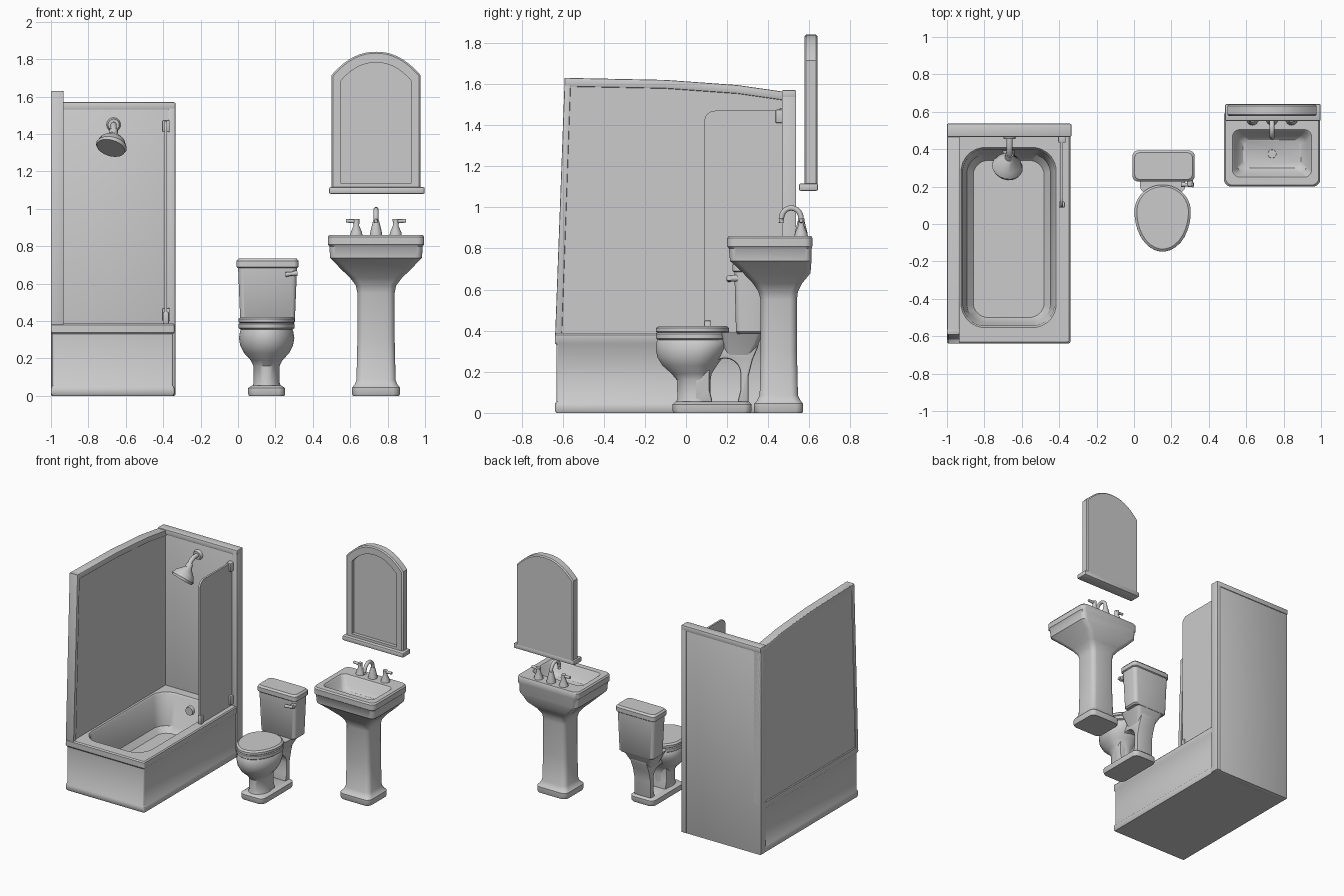
import bpy, bmesh
from math import sin, cos, pi, radians
from mathutils import Vector

default_cube = bpy.data.objects.get("Cube")
if default_cube:
    bpy.data.objects.remove(default_cube, do_unlink=True)

ceramic = bpy.data.materials.new("grey_ceramic")
ceramic.use_nodes = True
GREY = (0.6, 0.6, 0.6, 1)
ceramic.diffuse_color = GREY
for node in ceramic.node_tree.nodes:
    if node.type == 'BSDF_PRINCIPLED':
        node.inputs["Base Color"].default_value = GREY


def finish(name, bm, bevel=0.0, segments=2):
    """Turn a bmesh into a smooth shaded, sharp edged object."""
    bmesh.ops.recalc_face_normals(bm, faces=bm.faces)
    if bevel:
        edges = [e for e in bm.edges if e.calc_face_angle(0) > radians(35)]
        bmesh.ops.bevel(bm, geom=edges, offset=bevel, segments=segments,
                        profile=0.5, affect='EDGES')
    mesh = bpy.data.meshes.new(name)
    bm.to_mesh(mesh)
    bm.free()
    mesh.materials.append(ceramic)
    mesh.shade_smooth()
    mesh.set_sharp_from_angle(angle=radians(35))
    obj = bpy.data.objects.new(name, mesh)
    bpy.context.collection.objects.link(obj)
    return obj


def skin(name, rings, bevel=0.0):
    """Bridge equal rings of points and cap both ends."""
    bm = bmesh.new()
    loops = [[bm.verts.new(p) for p in ring] for ring in rings]
    for low, high in zip(loops, loops[1:]):
        for i in range(len(low)):
            j = (i + 1) % len(low)
            bm.faces.new((low[i], low[j], high[j], high[i]))
    bm.faces.new(loops[0][::-1])
    bm.faces.new(loops[-1])
    return finish(name, bm, bevel)


def outline(cx, z, half, y0, y1, r=0.03, egg=False, steps=6):
    """Rounded rectangle, or an egg with its long end to the front."""
    rx = half if egg else min(r, half)
    front = (y1 - y0) * 0.6 if egg else r
    back = (y1 - y0) * 0.4 if egg else r
    points = []
    for corner, (sx, sy) in enumerate([(1, 1), (-1, 1), (-1, -1), (1, -1)]):
        ry = back if sy > 0 else front
        mid_y = y1 - ry if sy > 0 else y0 + ry
        for k in range(steps):
            a = (corner + (k + 0.5) / steps) * pi / 2
            points.append((cx + sx * (half - rx) + rx * cos(a), mid_y + ry * sin(a), z))
    return points


def loft(name, cx, rows, **options):
    return skin(name, [outline(cx, *row, **options) for row in rows])


def prism_x(name, x0, x1, profile, bevel=0.0):
    """Extrude a (y, z) profile along x."""
    return skin(name, [[(x, y, z) for y, z in profile] for x in (x0, x1)], bevel)


def box(name, xs, ys, zs, bevel=0.006):
    profile = [(ys[0], zs[0]), (ys[1], zs[0]), (ys[1], zs[1]), (ys[0], zs[1])]
    return prism_x(name, *xs, profile, bevel)


def tube(name, path, radii, sides=16):
    """Round tube through the path, one radius per point."""
    path = [Vector(p) for p in path]
    rings = []
    for i, p in enumerate(path):
        along = path[min(i + 1, len(path) - 1)] - path[max(i - 1, 0)]
        turn = Vector((0, 0, 1)).rotation_difference(along)
        rings.append([p + turn @ Vector((radii[i] * cos(t), radii[i] * sin(t), 0))
                      for t in (2 * pi * k / sides for k in range(sides))])
    return skin(name, rings)


# Bathtub with lip, rim and hollow basin
TUB_X = -0.67
loft("bathtub", TUB_X, [
    (0, .325, -.63, .53, .01), (.01, .33, -.637, .53, .01), (.045, .33, -.637, .53, .01),
    (.055, .323, -.63, .53, .01), (.33, .323, -.63, .53, .01), (.34, .33, -.638, .53, .01),
    (.38, .33, -.638, .53, .01), (.388, .323, -.63, .53, .01),
    (.388, .255, -.555, .41, .13), (.375, .245, -.545, .4, .12),
    (.15, .225, -.53, .375, .11), (.11, .19, -.5, .34, .08)])
tube("tub_overflow", [(TUB_X, .41, .3), (TUB_X, .37, .3)], [.035, .03])

# Side wall with a gently sloping top and a raised trim
top_edge = [(-.59, 1.63), (-.1, 1.62), (.25, 1.595), (.53, 1.555)]
prism_x("side_wall", -.995, -.94, [(-.63, .38)] + top_edge + [(.53, .38)])
prism_x("side_wall_top_trim", -1, -.932,
        top_edge + [(y, z - .042) for y, z in reversed(top_edge)], .006)
prism_x("side_wall_front_trim", -1, -.932,
        [(-.638, .34), (-.59, 1.63), (-.56, 1.63), (-.605, .34)], .005)

# Back wall, its trim and end post
box("back_wall", (-1, -.34), (.475, .53), (0, 1.555))
box("back_wall_top_trim", (-1, -.335), (.466, .536), (1.53, 1.57))
box("back_wall_end_post", (-.375, -.335), (.466, .536), (0, 1.565))

# Shower screen with one rounded top corner
R = .05
corner = [(.09 + R - R * cos(a), 1.47 - R + R * sin(a))
          for a in (pi / 2 * k / 6 for k in range(7))]
prism_x("shower_screen", -.394, -.38, [(.09, .385)] + corner + [(.47, 1.47), (.47, .385)])
box("screen_top_hinge", (-.405, -.365), (.435, .48), (1.41, 1.475))
box("screen_bottom_hinge", (-.405, -.365), (.435, .48), (.4, .47))
box("screen_foot", (-.402, -.37), (.088, .12), (.385, .45))

# Shower arm and head
HEAD_X = -.665
tube("shower_flange", [(HEAD_X, .48, 1.45), (HEAD_X, .455, 1.45)], [.04, .03])
tube("shower_arm", [(HEAD_X, .47, 1.45), (HEAD_X, .42, 1.45), (HEAD_X, .385, 1.435),
                    (HEAD_X, .36, 1.405)], [.016] * 4)
tube("shower_head", [(HEAD_X, .375, 1.42), (HEAD_X, .355, 1.395), (-.672, .325, 1.36),
                     (-.677, .305, 1.335), (-.68, .298, 1.325)], [.022, .026, .07, .084, .078])

# Toilet foot, bowl and seat
TOILET_X = .153
loft("toilet_foot", TOILET_X, [
    (0, .095, -.06, .315), (.01, .099, -.065, .32), (.042, .099, -.065, .32),
    (.055, .08, -.05, .305)], r=.04)
loft("toilet_bowl", TOILET_X, [
    (.045, .078, -.05, .12), (.07, .07, -.042, .12), (.16, .07, -.045, .12),
    (.19, .085, -.07, .125), (.23, .122, -.115, .15), (.27, .142, -.14, .18),
    (.31, .149, -.148, .2), (.345, .143, -.145, .21), (.365, .132, -.135, .2)],
    egg=True, steps=8)
loft("toilet_seat", TOILET_X, [
    (.355, .14, -.138, .2), (.362, .15, -.147, .21), (.385, .15, -.147, .21),
    (.39, .144, -.141, .205), (.395, .151, -.148, .21), (.412, .151, -.147, .21),
    (.422, .138, -.134, .2)], egg=True, steps=8)

# Rear leg with an arched opening behind the bowl
arch_hole = [(.19 + .075 * cos(a), .19 + .075 * sin(a))
             for a in (pi * k / 10 for k in range(11))]
prism_x("toilet_rear_leg", TOILET_X - .07, TOILET_X + .07,
        [(.04, .05), (.04, .35), (.36, .37), (.35, .32), (.325, .26), (.305, .18),
         (.305, .05), (.25, .05), (.265, .11)] + arch_hole + [(.115, .11), (.13, .05)], .01)
loft("tank_support", TOILET_X, [(.28, .07, .19, .32), (.33, .09, .18, .35),
                                (.39, .12, .17, .375)])

# Toilet tank, lid and lever
TANK_X = .158
loft("toilet_tank", TANK_X, [(.385, .135, .25, .375), (.395, .146, .243, .382),
                             (.69, .158, .235, .386)])
loft("tank_lid", TANK_X, [(.685, .16, .232, .388), (.69, .166, .227, .393),
                          (.722, .166, .227, .393), (.735, .155, .238, .382)])
tube("flush_pivot", [(.3, .25, .655), (.3, .205, .655)], [.016, .016])
tube("flush_lever", [(.252, .21, .648), (.28, .21, .652), (.318, .21, .657)],
     [.013, .01, .014])

# Pedestal sink with hollow basin
SINK_X = .738
loft("pedestal_sink", SINK_X, [
    (0, .124, .335, .567), (.01, .128, .33, .57), (.045, .128, .33, .57),
    (.06, .115, .345, .557), (.085, .105, .358, .545), (.3, .1, .363, .54),
    (.55, .1, .363, .54), (.59, .108, .352, .545), (.63, .138, .325, .565),
    (.68, .19, .278, .606), (.73, .237, .225, .61), (.738, .246, .214, .612),
    (.8, .25, .208, .612), (.81, .258, .2, .615), (.85, .258, .2, .615),
    (.861, .25, .208, .61), (.861, .212, .25, .505), (.85, .202, .258, .495),
    (.79, .185, .275, .475), (.765, .155, .3, .45)], r=.04)
tube("sink_drain", [(SINK_X, .375, .755), (SINK_X, .375, .77)], [.025, .022])

# Faucet: gooseneck spout and two mirrored levers
TAP_Y = .56
neck = [(SINK_X, .512 + .048 * cos(a), .945 + .052 * sin(a))
        for a in (radians(18 * k) for k in range(11))]
tube("faucet_spout", [(SINK_X, TAP_Y, .86)] + neck + [(SINK_X, .464, .925)], [.013] * 13)
tube("faucet_base", [(SINK_X, TAP_Y, .85), (SINK_X, TAP_Y, .88), (SINK_X, TAP_Y, .94)],
     [.034, .03, .015])
for side, word in ((1, "left"), (-1, "right")):
    x = SINK_X + side * .105
    tube(word + "_tap_body", [(x, TAP_Y, .85), (x, TAP_Y, .875), (x, TAP_Y, .91),
                              (x, TAP_Y, .945)], [.034, .03, .015, .016])
    tube(word + "_tap_lever", [(x - side * .012, TAP_Y, .932), (x + side * .055, TAP_Y, .936)],
         [.012, .009])


# Arched mirror with recessed glass, standing on a small shelf
def arch(y, half, bottom, shoulder, top, steps=16):
    points = [(SINK_X + half, y, bottom)]
    for k in range(steps + 1):
        t = 1 - 2 * k / steps
        points.append((SINK_X + half * t, y, shoulder + (top - shoulder) * (1 - abs(t) ** 2.2)))
    return points + [(SINK_X - half, y, bottom)]


outer = (.238, 1.1, 1.715, 1.84)
rounded = (.23, 1.105, 1.71, 1.832)
inner = (.188, 1.135, 1.685, 1.782)
skin("arched_mirror", [arch(.64, *rounded), arch(.632, *outer), arch(.585, *outer),
                       arch(.577, *rounded), arch(.577, *inner), arch(.603, *inner)])
box("mirror_shelf", (.487, .998), (.55, .642), (1.08, 1.116), .008)
